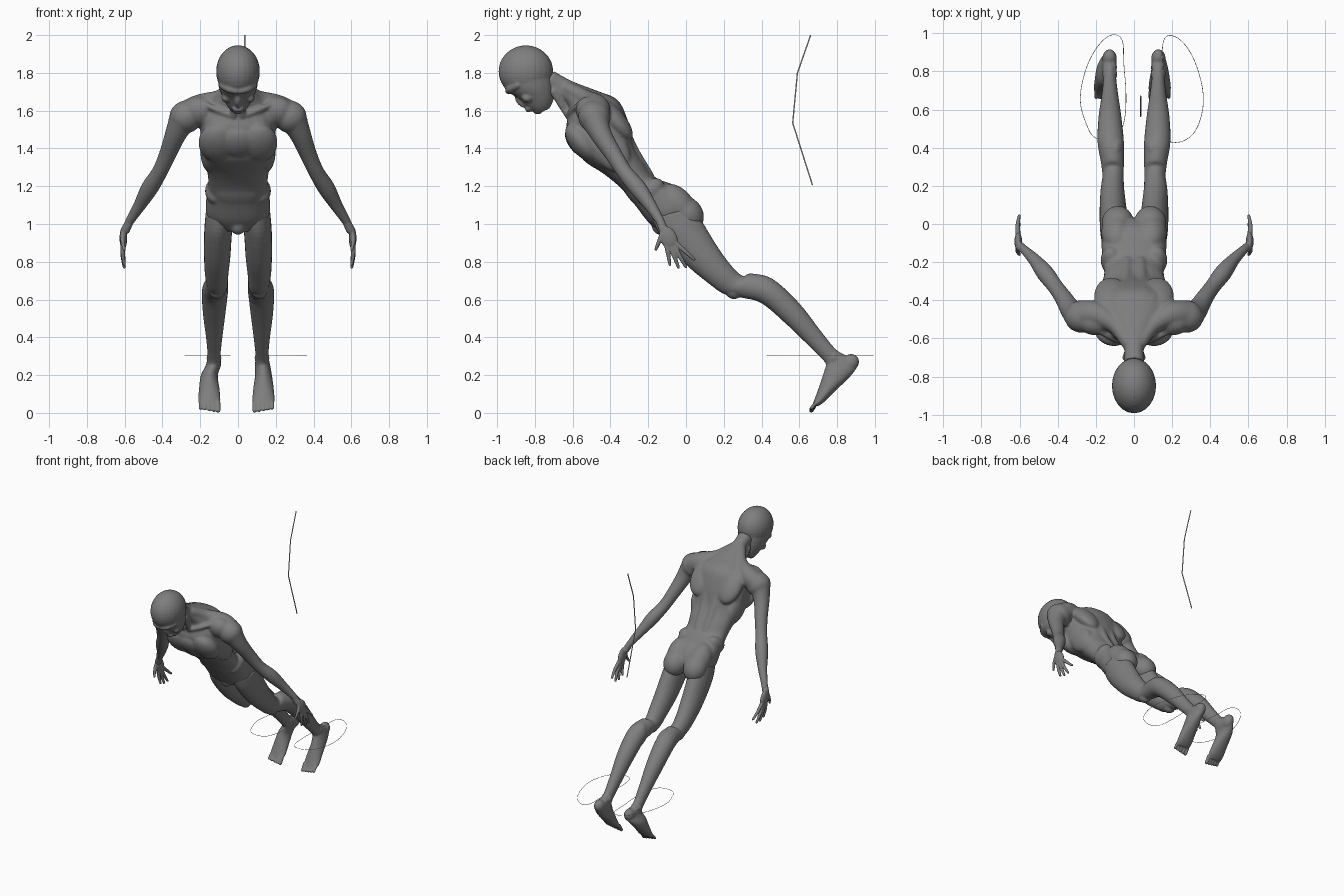
import bpy, bmesh, math
from mathutils import Vector, Matrix

cube = bpy.data.objects.get("Cube")
if cube:
    bpy.data.objects.remove(cube, do_unlink=True)

LEAN = math.radians(40)


def make_material(name, value):
    mat = bpy.data.materials.new(name)
    mat.use_nodes = True
    colour = (value, value, value, 1)
    mat.diffuse_color = colour
    mat.node_tree.nodes["Principled BSDF"].inputs["Base Color"].default_value = colour
    return mat


GREY = make_material("clay grey", 0.21)
PALE = make_material("pale wire", 0.8)


def resample(keys, steps=5):
    """Catmull-Rom interpolation through key tuples."""
    keys = [Vector(k) for k in keys]
    out = []
    for i in range(len(keys) - 1):
        a, b = keys[max(i - 1, 0)], keys[i]
        c, d = keys[i + 1], keys[min(i + 2, len(keys) - 1)]
        for s in range(steps):
            t = s / steps
            out.append(b + (c - a) * (t / 2) + (a * 2 - b * 5 + c * 4 - d) * (t * t / 2)
                       + (b * 3 - a - c * 3 + d) * (t ** 3 / 2))
    return out + [keys[-1]]


def skin(bm, rings, power=2.0, sides=24):
    """Skin (centre, u, v) ellipse rings into a closed tube."""
    loops = []
    for centre, u, v in rings:
        loop = []
        for k in range(sides):
            a = math.tau * k / sides
            c, s = math.cos(a), math.sin(a)
            p = centre + u * math.copysign(abs(c) ** (2 / power), c) \
                + v * math.copysign(abs(s) ** (2 / power), s)
            loop.append(bm.verts.new(p))
        loops.append(loop)
    for lo, hi in zip(loops, loops[1:]):
        for k in range(sides):
            n = (k + 1) % sides
            bm.faces.new((lo[k], lo[n], hi[n], hi[k]))
    bm.faces.new(loops[0][::-1])
    bm.faces.new(loops[-1])


def slab(bm, keys, side=1, power=2.0):
    """Loft from keys: front y, front z, back y, back z, half width, centre x."""
    rings = []
    for fy, fz, by, bz, half, cx in resample(keys):
        front, back = Vector((side * cx, fy, fz)), Vector((side * cx, by, bz))
        rings.append(((front + back) / 2, Vector((half, 0, 0)), (back - front) / 2))
    skin(bm, rings, power)


def tube(bm, keys, side=1):
    """Round limb through keys: x, y, z, radius."""
    pts = resample(keys)
    rings = []
    flip = Vector((side, 1, 1))
    for i, p in enumerate(pts):
        d = (pts[min(i + 1, len(pts) - 1)] - pts[max(i - 1, 0)]).xyz.normalized()
        u = d.cross(Vector((0, 1, 0.1))).normalized()
        v = d.cross(u)
        rings.append((p.xyz * flip, u * flip * p.w, v * flip * p.w))
    skin(bm, rings)
    for p in (pts[0], pts[-1]):
        blob(bm, p.xyz, (p.w,) * 3, side)


def blob(bm, centre, radii, side=1, tilt=0.0):
    x, y, z = centre
    m = Matrix.Translation((side * x, y, z)) @ Matrix.Rotation(tilt, 4, 'X') @ Matrix.Diagonal((*radii, 1))
    bmesh.ops.create_uvsphere(bm, u_segments=24, v_segments=16, radius=1, matrix=m)


def finish(bm, name, voxel, smoothing):
    """Fuse the overlapping masses of a part into one smooth surface."""
    bmesh.ops.recalc_face_normals(bm, faces=bm.faces)
    mesh = bpy.data.meshes.new(name)
    bm.to_mesh(mesh)
    bm.free()
    mesh.materials.append(GREY)
    obj = bpy.data.objects.new(name, mesh)
    bpy.context.collection.objects.link(obj)
    fuse = obj.modifiers.new("fuse", 'REMESH')
    fuse.mode, fuse.voxel_size, fuse.use_smooth_shade = 'VOXEL', voxel, True
    soften = obj.modifiers.new("soften", 'SMOOTH')
    soften.factor, soften.iterations = 0.5, smoothing


def wire(name, points, radius, closed):
    curve = bpy.data.curves.new(name, 'CURVE')
    curve.dimensions = '3D'
    curve.bevel_depth, curve.bevel_resolution = radius, 1
    spline = curve.splines.new('NURBS' if closed else 'POLY')
    spline.points.add(len(points) - 1)
    for p, co in zip(spline.points, points):
        p.co = (*co, 1)
    spline.use_cyclic_u = closed
    if closed:
        spline.order_u = 3
    curve.materials.append(PALE)
    bpy.context.collection.objects.link(bpy.data.objects.new(name, curve))


# Torso with neck, shoulders and upper limbs
bm = bmesh.new()
slab(bm, [(-.77, 1.71, -.70, 1.81, .055, 0), (-.68, 1.68, -.60, 1.755, .055, 0),
          (-.62, 1.61, -.47, 1.705, .13, 0), (-.635, 1.51, -.36, 1.655, .19, 0),
          (-.605, 1.43, -.305, 1.54, .2, 0), (-.54, 1.335, -.265, 1.4, .195, 0),
          (-.435, 1.265, -.215, 1.32, .168, 0), (-.345, 1.19, -.16, 1.245, .157, 0),
          (-.27, 1.1, -.03, 1.19, .168, 0), (-.2, 1.01, .03, 1.09, .165, 0),
          (-.13, .955, .0, 1.02, .1, 0)], power=2.3)
blob(bm, (0, -.14, .985), (.04, .04, .045), tilt=LEAN)
blob(bm, (0, -.275, 1.15), (.11, .03, .1), tilt=LEAN)
blob(bm, (0, -.565, 1.43), (.11, .055, .1), tilt=LEAN)
for side in (1, -1):
    blob(bm, (.105, -.545, 1.43), (.105, .067, .125), side, LEAN)   # pectoral
    blob(bm, (.12, -.38, 1.555), (.09, .055, .14), side, LEAN)      # shoulder blade
    blob(bm, (.15, -.40, 1.39), (.05, .09, .13), side, LEAN)        # flank
    blob(bm, (.12, -.19, 1.175), (.055, .085, .055), side, LEAN)    # hip crest
    blob(bm, (.085, .005, 1.055), (.085, .083, .1), side, LEAN)     # buttock
    blob(bm, (.09, -.045, 1.1), (.082, .085, .13), side, LEAN)      # upper buttock
    blob(bm, (.2, -.505, 1.595), (.1, .075, .085), side, LEAN)      # armpit
    blob(bm, (.275, -.485, 1.567), (.085, .085, .088), side, LEAN)  # deltoid
    tube(bm, [(.03, -.36, 1.59, .03), (.04, -.293, 1.415, .03), (.035, -.195, 1.255, .026)], side)
    tube(bm, [(.035, -.62, 1.715, .035), (.1, -.53, 1.665, .045),
              (.2, -.475, 1.62, .068), (.28, -.48, 1.57, .078)], side)
    tube(bm, [(.02, -.628, 1.57, .014), (.1, -.605, 1.6, .016), (.2, -.55, 1.645, .016)], side)
    tube(bm, [(.04, -.70, 1.70, .022), (.02, -.63, 1.58, .017)], side)
    tube(bm, [(.285, -.49, 1.57, .078), (.33, -.45, 1.475, .057), (.372, -.385, 1.37, .046),
              (.415, -.325, 1.275, .042), (.468, -.255, 1.19, .046), (.52, -.19, 1.1, .034),
              (.57, -.14, 1.02, .025), (.59, -.12, .98, .022)], side)
finish(bm, "torso_and_arms", .0075, 10)

# Head: skull, brow, nose, mouth and jaw, with hollow eye sockets
bm = bmesh.new()
blob(bm, (0, -.848, 1.808), (.116, .145, .138))
slab(bm, [(-.972, 1.76, -.71, 1.8, .108, 0), (-.945, 1.705, -.70, 1.73, .1, 0),
          (-.885, 1.66, -.7, 1.67, .078, 0), (-.835, 1.61, -.71, 1.635, .055, 0),
          (-.79, 1.583, -.725, 1.61, .032, 0)])
blob(bm, (0, -.875, 1.65), (.018, .022, .042), tilt=LEAN)
blob(bm, (0, -.83, 1.612), (.032, .024, .018), tilt=LEAN)
blob(bm, (0, -.785, 1.6), (.03, .025, .02))
for side in (1, -1):
    tube(bm, [(.012, -.94, 1.705, .018), (.05, -.93, 1.715, .02), (.085, -.89, 1.735, .018)], side)
    blob(bm, (.062, -.84, 1.668), (.026, .03, .025), side)
finish(bm, "head", .006, 5)

for side, label in ((1, "left"), (-1, "right")):
    # Hand: wrist, palm and five spread fingers
    bm = bmesh.new()
    tube(bm, [(.57, -.14, 1.02, .021), (.595, -.12, .97, .024)], side)
    blob(bm, (.607, -.092, .925), (.02, .045, .066), side, math.radians(25))
    for base, tip in (((-.125, .95), (-.16, .865)), ((-.105, .9), (-.085, .785)),
                      ((-.082, .885), (-.04, .77)), ((-.065, .885), (0, .772)),
                      ((-.055, .9), (.043, .812))):
        mid = [(b + t) / 2 for b, t in zip(base, tip)]
        tube(bm, [(.608, *base, .013), (.61, *mid, .0115), (.602, *tip, .008)], side)
    finish(bm, label + "_hand", .004, 3)

    # Leg: thigh, knee and calf
    bm = bmesh.new()
    slab(bm, [(-.18, 1.03, .04, 1.09, .078, .093), (-.13, .93, .1, .99, .074, .105),
              (0, .785, .17, .875, .07, .11), (.12, .685, .24, .78, .062, .113),
              (.2, .63, .3, .725, .056, .11), (.295, .61, .345, .738, .06, .113),
              (.4, .58, .46, .708, .069, .122), (.52, .48, .6, .58, .06, .126),
              (.64, .365, .715, .432, .043, .126), (.73, .275, .795, .335, .034, .127),
              (.745, .24, .86, .3, .036, .128)], side)
    # Heel and foot, the right foot turned slightly further out
    out = .135 if side > 0 else .152
    slab(bm, [(.75, .3, .87, .3, .032, .128), (.742, .255, .905, .25, .04, .13),
              (.725, .2, .872, .195, .045, out), (.7, .125, .795, .12, .055, out),
              (.68, .07, .735, .06, .059, out), (.67, .045, .702, .036, .05, out)], side)
    blob(bm, (.128, .865, .262), (.038, .055, .045), side, LEAN)
    blob(bm, (.112, .25, .65), (.042, .045, .05), side, LEAN)
    blob(bm, (.1, .42, .65), (.048, .06, .095), side, LEAN)
    for k in range(5):
        x = out - .047 + .0235 * k
        thick = .0125 - .0008 * k
        tube(bm, [(x, .69, .055, thick), (x, .664, .013 + .003 * k, thick)], side)
    for offset in (-.026, .026):
        blob(bm, (.127 + offset, .785, .29), (.013, .022, .025), side)
    finish(bm, label + "_leg", .005, 4)

# Ankle rings and the bent cord behind the figure
HEIGHT = .305
right_loop = [(-.29, .65), (-.255, .82), (-.19, .94), (-.12, 1.0), (-.055, .98),
              (-.055, .84), (-.04, .7), (-.045, .54), (-.09, .44), (-.21, .44), (-.255, .53)]
left_loop = [(.375, .65), (.33, .84), (.26, .96), (.18, 1.0), (.145, .95),
             (.155, .8), (.14, .65), (.15, .44), (.24, .42), (.33, .48)]
wire("right_ankle_ring", [(*p, HEIGHT) for p in right_loop], .0015, True)
wire("left_ankle_ring", [(*p, HEIGHT) for p in left_loop], .0015, True)
wire("hanging_cord", [(.035, .66, 2), (.035, .59, 1.8), (.035, .565, 1.535), (.035, .67, 1.205)],
     .004, False)
